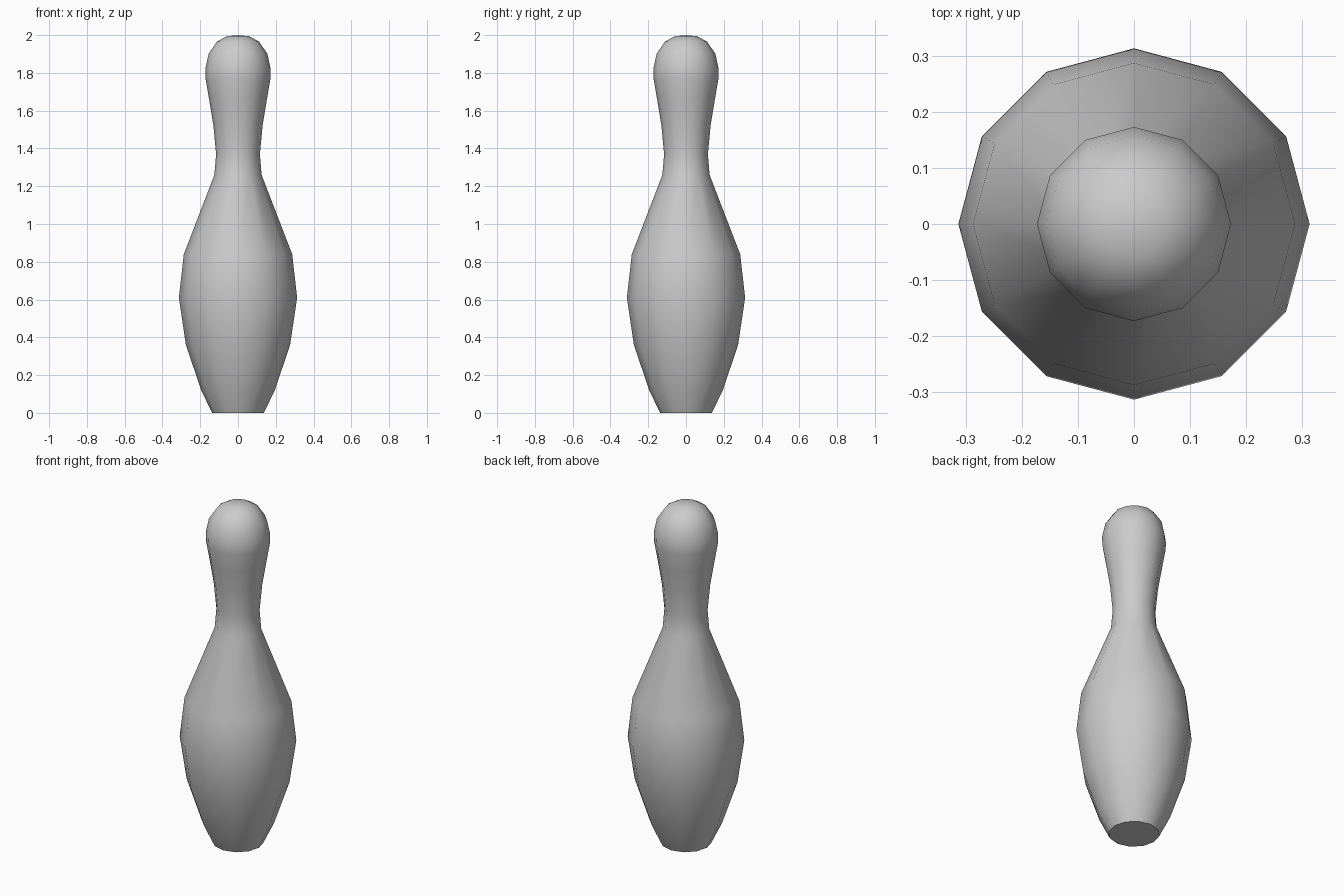
import bpy
import bmesh
import math

cube = bpy.data.objects.get("Cube")
if cube:
    bpy.data.objects.remove(cube, do_unlink=True)

SIDES = 12

# Radius and height, from the base to the crown
PROFILE = [
    (0.137, 0.0), (0.195, 0.12), (0.276, 0.36), (0.313, 0.61), (0.287, 0.84),
    (0.125, 1.26), (0.116, 1.37), (0.13, 1.52), (0.153, 1.66), (0.172, 1.77),
    (0.173, 1.82), (0.156, 1.9), (0.112, 1.965), (0.06, 1.994),
]

# Single flat colour
grey = bpy.data.materials.new("light_grey")
grey.use_nodes = True
colour = (0.6, 0.6, 0.6, 1.0)
grey.diffuse_color = colour
grey.node_tree.nodes["Principled BSDF"].inputs["Base Color"].default_value = colour

# Lathe the profile into stacked rings
bm = bmesh.new()
rings = []
for radius, height in PROFILE:
    ring = []
    for i in range(SIDES):
        a = math.tau * i / SIDES
        ring.append(bm.verts.new((radius * math.cos(a), radius * math.sin(a), height)))
    rings.append(ring)
for low, high in zip(rings, rings[1:]):
    for i in range(SIDES):
        j = (i + 1) % SIDES
        bm.faces.new((low[i], low[j], high[j], high[i]))

# Flat base and slightly domed crown
bm.faces.new(rings[0][::-1])
crown = bm.verts.new((0, 0, 2.0))
for i in range(SIDES):
    bm.faces.new((rings[-1][i], rings[-1][(i + 1) % SIDES], crown))

mesh = bpy.data.meshes.new("pin_body")
bm.to_mesh(mesh)
bm.free()
pin = bpy.data.objects.new("pin_body", mesh)
bpy.context.collection.objects.link(pin)
mesh.materials.append(grey)

# Smooth sides with a crisp edge around the base
bpy.context.view_layer.objects.active = pin
pin.select_set(True)
bpy.ops.object.shade_smooth_by_angle(angle=math.radians(45))
